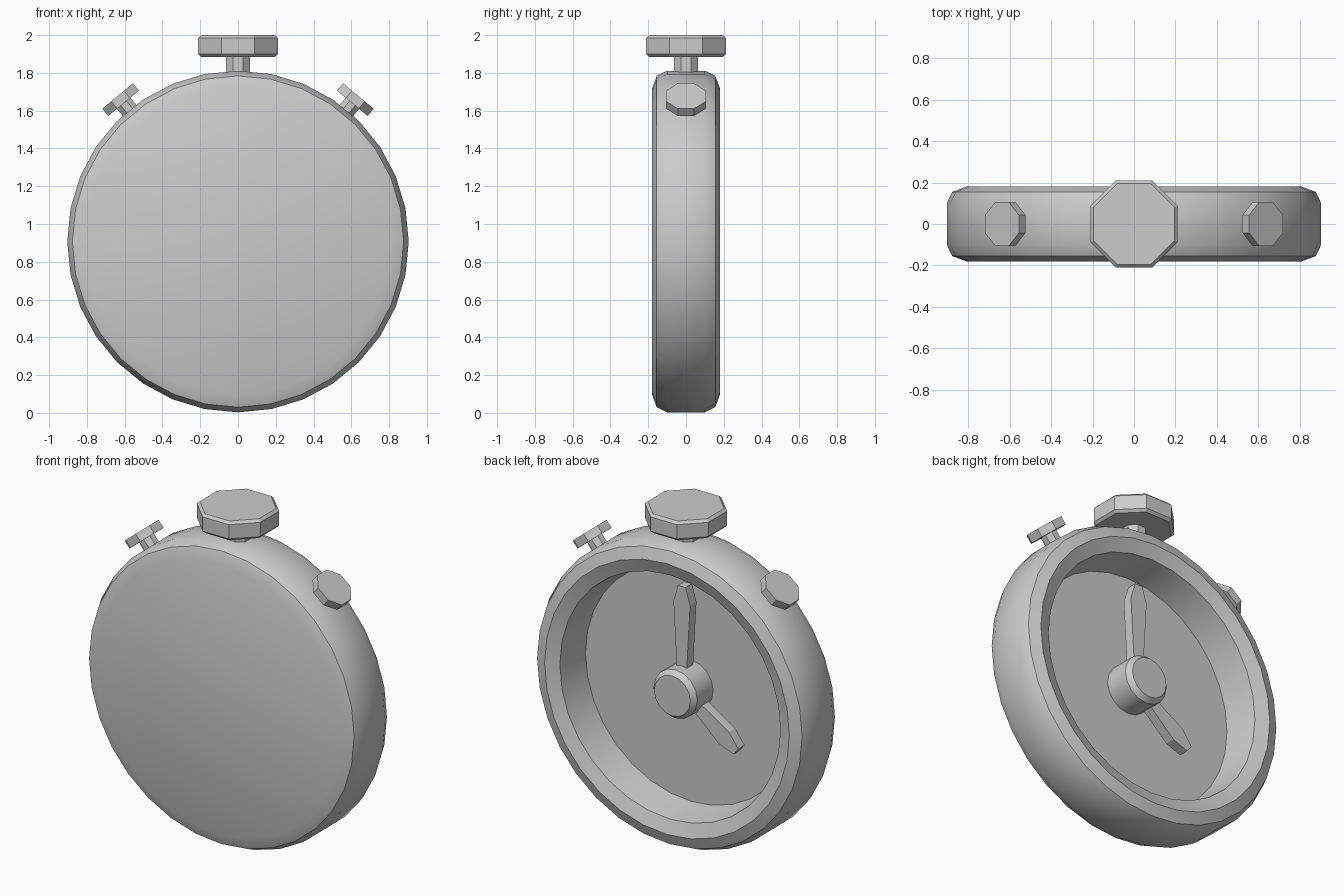
import bpy, bmesh, math
from mathutils import Matrix, Vector

if "Cube" in bpy.data.objects:
    bpy.data.objects.remove(bpy.data.objects["Cube"])

grey = bpy.data.materials.new("plain_grey")
grey.diffuse_color = (0.6, 0.6, 0.6, 1)
grey.use_nodes = True
grey.node_tree.nodes["Principled BSDF"].inputs["Base Color"].default_value = grey.diffuse_color
CZ = 0.907  # height of the case centre


def finish(name, bm, mat, smooth=None):
    bmesh.ops.recalc_face_normals(bm, faces=bm.faces)
    bm.transform(mat)
    me = bpy.data.meshes.new(name)
    bm.to_mesh(me)
    bm.free()
    me.materials.append(grey)
    ob = bpy.data.objects.new(name, me)
    bpy.context.collection.objects.link(ob)
    if smooth:
        bpy.ops.object.select_all(action='DESELECT')
        ob.select_set(True)
        bpy.context.view_layer.objects.active = ob
        bpy.ops.object.shade_smooth_by_angle(angle=math.radians(smooth))
    return ob


def lathe(name, profile, sides, mat, smooth=None):
    """Turn (radius, height) points round local z and cap both ends."""
    bm = bmesh.new()
    rings = []
    for r, h in profile:
        ring = []
        for i in range(sides):
            a = 2 * math.pi * (i + 0.5 * (sides == 8)) / sides
            ring.append(bm.verts.new((r * math.cos(a), r * math.sin(a), h)))
        rings.append(ring)
    for a, b in zip(rings, rings[1:]):
        for i in range(sides):
            j = (i + 1) % sides
            bm.faces.new((a[i], a[j], b[j], b[i]))
    bm.faces.new(rings[0])
    bm.faces.new(rings[-1])
    return finish(name, bm, mat, smooth)


# local z points along +y, origin at the case centre
to_back = Matrix.Translation((0, 0, CZ)) @ Matrix.Rotation(-math.pi / 2, 4, 'X')

# round case: flat front, recessed dial on the back
lathe("case", [(0.81, -0.18), (0.877, -0.155), (0.904, -0.10), (0.904, 0.10),
               (0.877, 0.155), (0.81, 0.18), (0.73, 0.15), (0.70, -0.05)],
      32, to_back, 30)

# centre hub of the hands
lathe("hub", [(0.145, -0.06), (0.145, 0.10), (0.12, 0.13)], 16, to_back, 30)


# hands: widest near the tip
def hand(name, length, angle):
    bm = bmesh.new()
    outline = [(0.028, 0.05), (0.055, length - 0.10), (0.025, length),
               (-0.025, length), (-0.055, length - 0.10), (-0.028, 0.05)]
    face = bm.faces.new([bm.verts.new((x, -0.02, z)) for x, z in outline])
    ext = bmesh.ops.extrude_face_region(bm, geom=[face])
    top = [v for v in ext["geom"] if isinstance(v, bmesh.types.BMVert)]
    bmesh.ops.translate(bm, verts=top, vec=(0, 0.06, 0))
    finish(name, bm, Matrix.Translation((0, 0, CZ)) @ Matrix.Rotation(angle, 4, 'Y'))


hand("long_hand", 0.62, 0)
hand("short_hand", 0.45, math.atan2(-0.355, -0.27))

# winding crown and stem
I = Matrix.Identity(4)
lathe("crown_stem", [(0.07, 1.74), (0.07, 1.90)], 8, I)
lathe("crown", [(0.212, 1.885), (0.228, 1.90), (0.228, 1.985), (0.212, 2.0)], 8, I)

# two side buttons
for side, label in ((-1, "left"), (1, "right")):
    m = Matrix.Translation((0, 0, CZ)) @ Matrix.Rotation(side * math.radians(39.6), 4, 'Y')
    lathe(label + "_button_stem", [(0.05, 0.85), (0.05, 0.96)], 8, m)
    lathe(label + "_button", [(0.114, 0.95), (0.114, 1.0)], 8, m)
